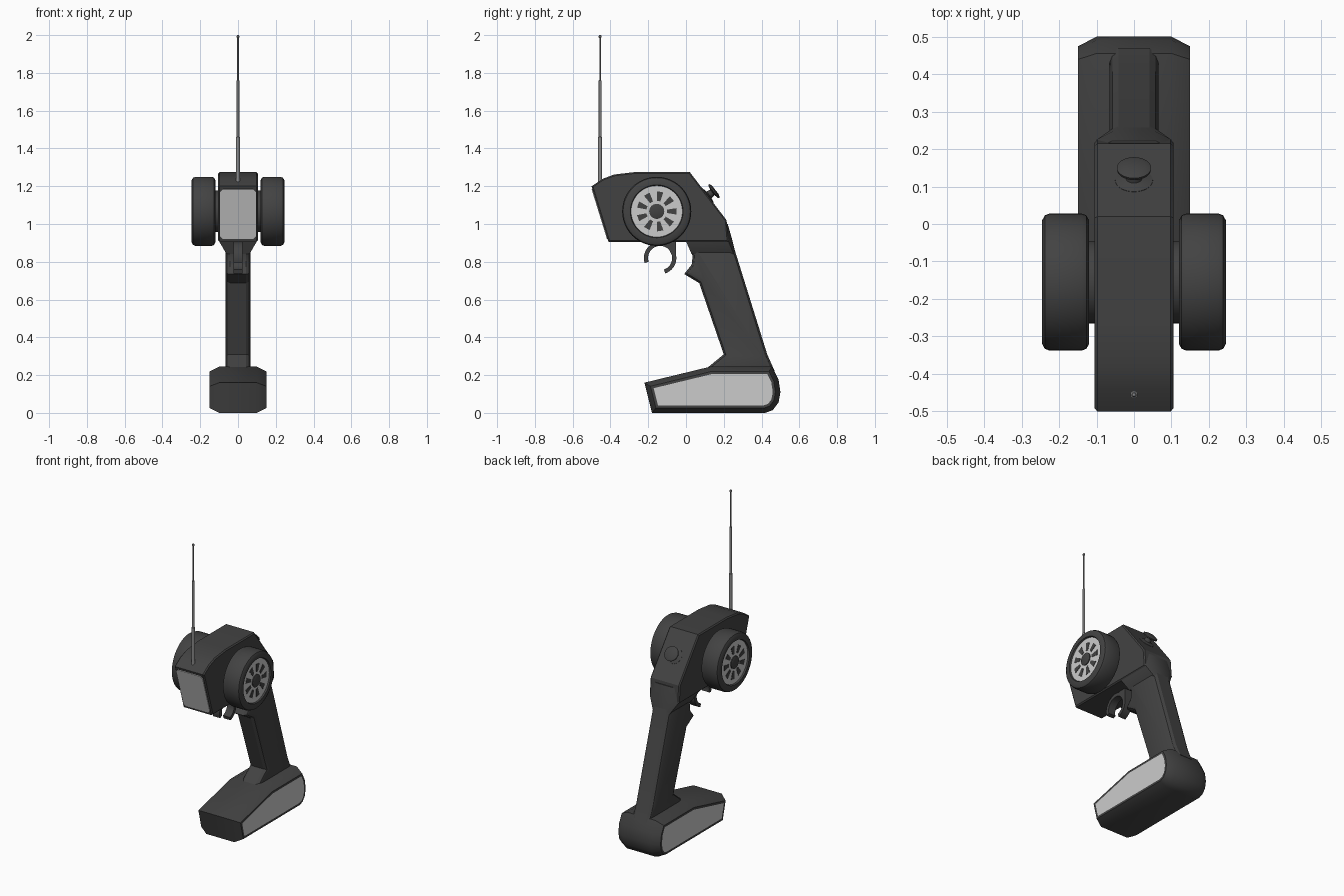
import bpy, bmesh, math
from mathutils import Matrix, Vector

if "Cube" in bpy.data.objects:
    bpy.data.objects.remove(bpy.data.objects["Cube"])


def material(name, v):
    m = bpy.data.materials.new(name)
    m.diffuse_color = (v, v, v, 1)
    m.use_nodes = True
    m.node_tree.nodes["Principled BSDF"].inputs["Base Color"].default_value = m.diffuse_color
    return m


DARK = material("dark plastic", 0.055)
LIGHT = material("light panel", 0.6)
METAL = material("antenna metal", 0.25)


def loft(name, rings, mat, matrix=Matrix(), cap_mat=None, angle=32):
    """Skin a stack of equal-length point rings and cap both ends."""
    bm = bmesh.new()
    vr = [[bm.verts.new(matrix @ Vector(p)) for p in r] for r in rings]
    n = len(vr[0])
    for a, b in zip(vr, vr[1:]):
        for i in range(n):
            j = (i + 1) % n
            bm.faces.new((a[i], a[j], b[j], b[i]))
    for r in (vr[0], vr[-1]):
        bm.faces.new(r).material_index = 1 if cap_mat else 0
    return finish(name, bm, [mat] + ([cap_mat] if cap_mat else []), angle)


def finish(name, bm, mats, angle=32):
    bmesh.ops.recalc_face_normals(bm, faces=bm.faces[:])
    for f in bm.faces:
        f.smooth = True
    for e in bm.edges:
        e.smooth = e.calc_face_angle(0) < math.radians(angle)
    me = bpy.data.meshes.new(name)
    bm.to_mesh(me)
    bm.free()
    for m in mats:
        me.materials.append(m)
    ob = bpy.data.objects.new(name, me)
    bpy.context.collection.objects.link(ob)
    return ob


def inset(pts, d):
    """Mitred inward offset of a counter-clockwise polygon."""
    out, n = [], len(pts)
    for i in range(n):
        a, b, c = (Vector(pts[k % n]) for k in (i - 1, i, i + 1))
        e1, e2 = (b - a).normalized(), (c - b).normalized()
        n1, n2 = Vector((-e1.y, e1.x)), Vector((-e2.y, e2.x))
        out.append(b + (n1 + n2) * d / (1 + n1.dot(n2)))
    return out


def prism(name, profile, layers, mat=DARK, cap_mat=None):
    """Side profile (y, z) spread across x; layers = (half width, inset), outermost first."""
    full = [(-x, d) for x, d in layers] + [(x, d) for x, d in reversed(layers)]
    rings = [[(x, p[0], p[1]) for p in inset(profile, d)] for x, d in full]
    return loft(name, rings, mat, cap_mat=cap_mat)


def lathe(name, pts, mat, matrix=Matrix(), seg=48):
    rings = [[(r * math.cos(2 * math.pi * i / seg), r * math.sin(2 * math.pi * i / seg), h)
              for i in range(seg)] for r, h in pts]
    return loft(name, rings, mat, matrix)


# Battery base with light side panels
base = [(-0.18, 0), (0.42, 0), (0.46, 0.015), (0.49, 0.055), (0.5, 0.11),
        (0.49, 0.175), (0.455, 0.245), (0.13, 0.245), (-0.22, 0.16)]
prism("battery_base", base, [(0.15, 0.04), (0.15, 0.026), (0.1, 0)], cap_mat=LIGHT)

# Pistol grip with finger spur
grip = [(0.09, 0.22), (0.47, 0.22), (0.43, 0.31), (0.24, 0.92), (0.0, 0.92), (0.015, 0.88),
        (0.035, 0.83), (0.03, 0.785), (-0.01, 0.735), (0.07, 0.687), (0.2, 0.31)]
prism("grip", grip, [(0.065, 0.026), (0.058, 0.01), (0.042, 0)])

# Head housing
head = [(-0.41, 0.905), (0.225, 0.905), (0.215, 1.02), (0.02, 1.275), (-0.27, 1.275),
        (-0.38, 1.262), (-0.44, 1.24), (-0.5, 1.2)]
prism("head", head, [(0.105, 0.007), (0.098, 0)])


# Shoulder where the head narrows into the grip
def shoulder_ring(z, y0, y1, w, c):
    return [(-w, y0, z), (w, y0, z), (w, y1 - c / 2, z), (w - c, y1, z),
            (c - w, y1, z), (-w, y1 - c / 2, z)]


loft("shoulder", [shoulder_ring(1.0, 0.05, 0.221, 0.1, 0.04),
                  shoulder_ring(0.908, 0.0, 0.247, 0.1, 0.045),
                  shoulder_ring(0.84, 0.03, 0.263, 0.06, 0.02)], DARK)

# Light plate on the sloping front
w, l, c = 0.095, 0.138, 0.016
outline = [(w, c - l), (w, l - c), (w - c, l), (c - w, l), (-w, l - c), (-w, c - l), (c - w, -l), (w - c, -l)]
front = Matrix.Translation((0, -0.455, 1.0525)) @ Matrix.Rotation(math.radians(107.2), 4, 'X')
loft("front_panel", [[(x, y, h) for x, y in outline] for h in (-0.002, 0.004)], LIGHT, front)

# Trigger loop and its stem
arc = [math.radians(a) for a in range(-72, 207, 9)]
cy, cz = -0.137, 0.82
trigger = [(cy + 0.086 * math.cos(a), cz + 0.086 * math.sin(a)) for a in arc]
trigger += [(cy + 0.064 * math.cos(a), cz + 0.064 * math.sin(a)) for a in reversed(arc)]
prism("trigger", trigger, [(0.025, 0)])
prism("trigger_stem", [(-0.078, 0.84), (-0.054, 0.83), (-0.054, 0.91), (-0.11, 0.91)], [(0.025, 0)])

# Wheels on both sides
for s, side in ((1, "right"), (-1, "left")):
    m = Matrix.Translation((0, -0.155, 1.067)) @ Matrix.Rotation(s * math.pi / 2, 4, 'Y')
    lathe(side + "_axle", [(0.11, 0.1), (0.11, 0.125)], DARK, m)
    lathe(side + "_tyre", [(0.1, 0.12), (0.165, 0.12), (0.178, 0.127), (0.183, 0.14), (0.183, 0.225),
                           (0.178, 0.238), (0.165, 0.245), (0.14, 0.245), (0.135, 0.23)], DARK, m)
    lathe(side + "_rim", [(0.136, 0.225), (0.136, 0.236)], LIGHT, m)
    lathe(side + "_hub", [(0.04, 0.23), (0.04, 0.241), (0.034, 0.244)], DARK, m, 24)
    # Dark openings between the spokes
    bm = bmesh.new()
    for k in range(9):
        turn = m @ Matrix.Rotation(2 * math.pi * k / 9, 4, 'Z')
        shape = [(-0.009, 0.055), (0.009, 0.055), (0.017, 0.105), (-0.017, 0.105)]
        lo, hi = ([bm.verts.new(turn @ Vector((x, y, h))) for x, y in shape] for h in (0.234, 0.238))
        bm.faces.new(lo)
        bm.faces.new(hi)
        for i in range(4):
            j = (i + 1) % 4
            bm.faces.new((lo[i], lo[j], hi[j], hi[i]))
    finish(side + "_rim_openings", bm, [DARK])

# Thumb knob on the sloping rear face
km = Matrix.Translation((0, 0.113, 1.147)) @ Matrix.Rotation(-0.914, 4, 'X')
lathe("thumb_knob", [(0.052, -0.01), (0.05, 0.005), (0.022, 0.012), (0.018, 0.033), (0.045, 0.04),
                     (0.046, 0.047), (0.03, 0.054)], DARK, km, 32)

# Telescopic antenna
lathe("antenna", [(0.01, 1.2), (0.01, 1.46), (0.007, 1.462), (0.007, 1.76), (0.004, 1.762),
                  (0.004, 1.985), (0.007, 1.988), (0.007, 1.996), (0.004, 2.0)],
      METAL, Matrix.Translation((0, -0.455, 0)), 16)
